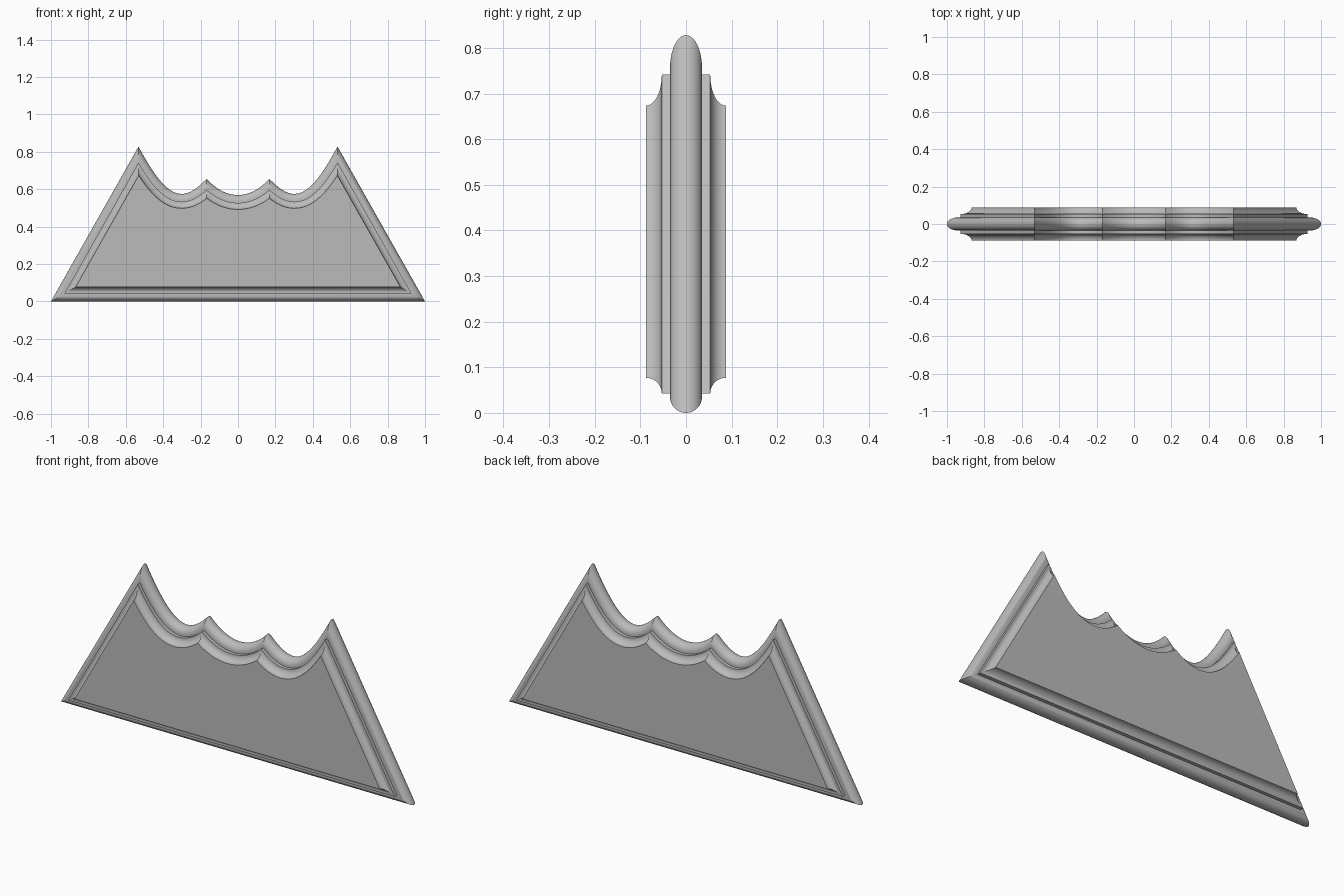
import bpy, bmesh, math
from mathutils import Vector
from mathutils.geometry import intersect_line_line_2d, interpolate_bezier

if "Cube" in bpy.data.objects:
    bpy.data.objects.remove(bpy.data.objects["Cube"])

stone = bpy.data.materials.new("grey stone")
stone.use_nodes = True
stone.diffuse_color = (0.5, 0.5, 0.5, 1)
stone.node_tree.nodes["Principled BSDF"].inputs["Base Color"].default_value = (0.5, 0.5, 0.5, 1)

CURVE_STEPS = 28


def bezier(*pts):
    a, b, c, d = [Vector((x, z, 0)) for x, z in pts]
    return [p.to_2d() for p in interpolate_bezier(a, b, c, d, CURVE_STEPS + 1)]


def mirrored(path):
    return [Vector((-p.x, p.y)) for p in reversed(path)]


# Outline, counter-clockwise: base, right slope, three scallops, left slope
corner, peak, cusp = Vector((1, 0)), Vector((0.532, 0.828)), Vector((0.168, 0.655))
slope = [corner, peak]
side_scallop = bezier(peak, (0.373, 0.53), (0.292, 0.527), cusp)
mid_scallop = bezier(cusp, (0.06, 0.54), (-0.06, 0.54), (-cusp.x, cusp.y))
base = [Vector((-1, 0)), corner]
edges = [base, slope, side_scallop, mid_scallop, mirrored(side_scallop), mirrored(slope)]


def inset(path, d):
    out = []
    for i, p in enumerate(path):
        t = (path[min(i + 1, len(path) - 1)] - path[max(i - 1, 0)]).normalized()
        out.append(p + Vector((-t.y, t.x)) * d)
    return out


def crossing(a, b):
    # Mitre point: search back from the end of a and forward from the start of b
    for i in range(len(a) - 2, -1, -1):
        for j in range(len(b) - 1):
            hit = intersect_line_line_2d(a[i], a[i + 1], b[j], b[j + 1])
            if hit:
                return hit, i, j
    return (a[-1] + b[0]) / 2, len(a) - 2, 0


def resample(path, n):
    lengths = [(q - p).length for p, q in zip(path, path[1:])]
    out = []
    for k in range(n):
        s, i = sum(lengths) * k / n, 0
        while i < len(lengths) - 1 and s > lengths[i]:
            s -= lengths[i]
            i += 1
        out.append(path[i].lerp(path[i + 1], s / max(lengths[i], 1e-9)))
    return out


def ring(d):
    """Outline inset by d with trimmed mitres; the point count never changes."""
    paths = [inset(e, d) for e in edges] if d > 0 else edges
    n = len(paths)
    cuts = []
    for k in range(n):
        a, b = paths[k], paths[(k + 1) % n]
        cuts.append(crossing(a, b) if d > 0 else (a[-1], len(a) - 2, 0))
    points = []
    for k, path in enumerate(paths):
        start, _, first = cuts[k - 1]
        end, last, _ = cuts[k]
        trimmed = [start] + path[first + 1:last + 1] + [end]
        points += resample(trimmed, 1 if len(path) == 2 else CURVE_STEPS)
    return points


def make_object(name, bm):
    bmesh.ops.recalc_face_normals(bm, faces=bm.faces)
    mesh = bpy.data.meshes.new(name)
    bm.to_mesh(mesh)
    bm.free()
    mesh.materials.append(stone)
    obj = bpy.data.objects.new(name, mesh)
    bpy.context.collection.objects.link(obj)
    bpy.ops.object.select_all(action='DESELECT')
    obj.select_set(True)
    bpy.context.view_layer.objects.active = obj
    bpy.ops.object.shade_smooth_by_angle(angle=math.radians(25))
    return obj


# Half moulding section as (inset, depth): round bead, step, hollow cove
BEAD, STEP, COVE, FACE = 0.035, 0.042, 0.035, 0.088
quarter = [math.pi / 2 * i / 10 for i in range(11)]
section = [(BEAD * (1 - math.cos(a)), BEAD * math.sin(a)) for a in quarter]
section += [(STEP, BEAD)]
section += [(STEP + COVE * math.sin(a), FACE - COVE * math.cos(a)) for a in quarter]
rings = [ring(d) for d, y in section]

# Body: both halves of the moulding closed by the flat panels
bm = bmesh.new()
rim = [bm.verts.new((p.x, 0, p.y)) for p in rings[0]]
for side in (-1, 1):
    previous = rim
    for points, (d, y) in zip(rings[1:], section[1:]):
        current = [bm.verts.new((p.x, side * y, p.y)) for p in points]
        for i in range(len(current)):
            bm.faces.new((previous[i - 1], previous[i], current[i], current[i - 1]))
        previous = current
    bm.faces.new(previous)
make_object("scalloped_crest_panel", bm)
